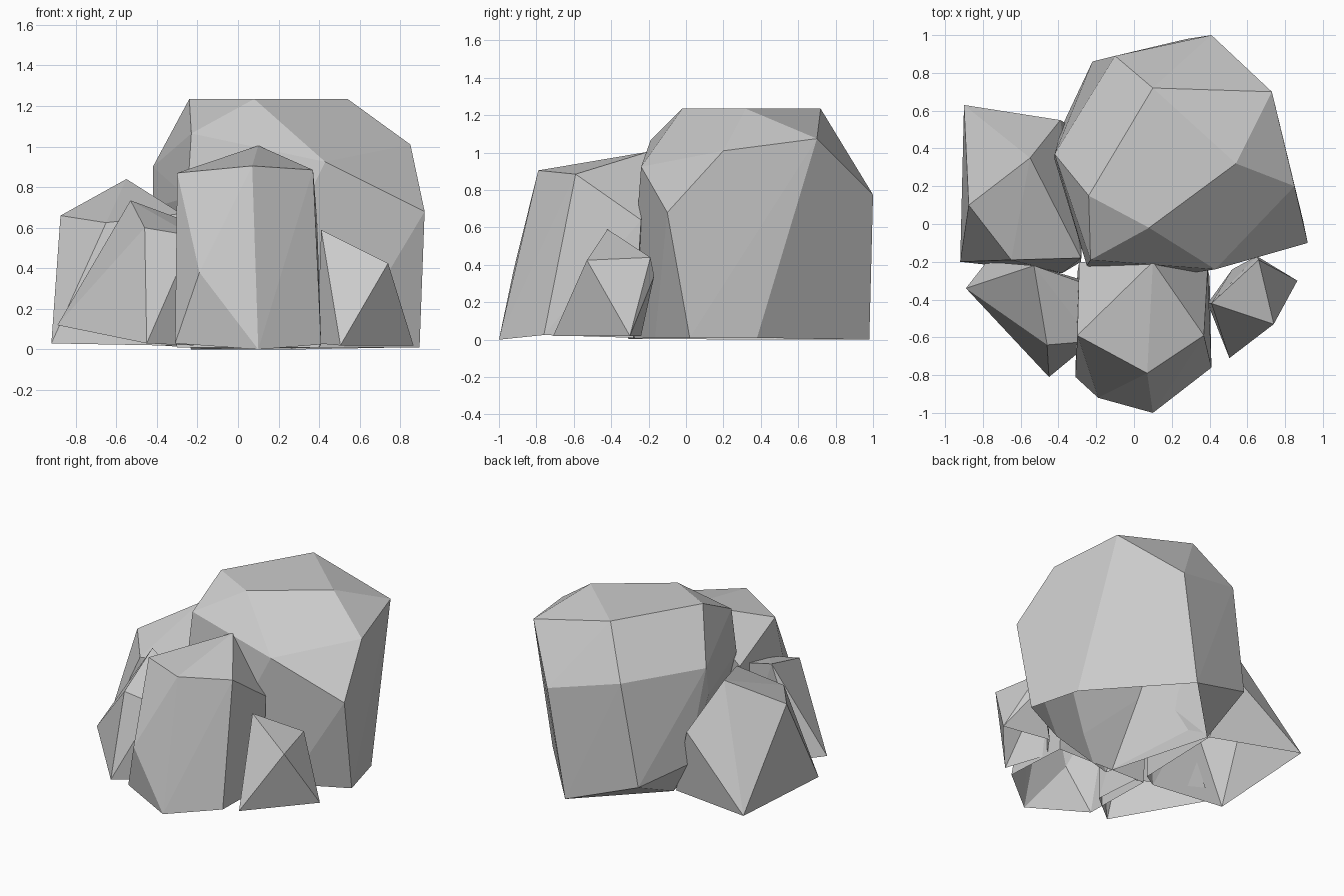
import bpy, bmesh
from math import radians


def rock(name, points):
    """Flat-faced boulder: convex hull of its corner points, coplanar faces merged, open underneath."""
    bm = bmesh.new()
    for p in points:
        bm.verts.new(p)
    bmesh.ops.convex_hull(bm, input=bm.verts[:])
    loose = [v for v in bm.verts if not v.link_faces]
    bmesh.ops.delete(bm, geom=loose, context='VERTS')
    bmesh.ops.dissolve_limit(bm, angle_limit=radians(1.5),
                             verts=bm.verts[:], edges=bm.edges[:])
    bmesh.ops.recalc_face_normals(bm, faces=bm.faces[:])
    # Open underside
    under = [f for f in bm.faces
             if f.normal.z < -0.5 and all(v.co.z < 0.13 for v in f.verts)]
    bmesh.ops.delete(bm, geom=under, context='FACES')
    me = bpy.data.meshes.new(name)
    bm.to_mesh(me)
    bm.free()
    ob = bpy.data.objects.new(name, me)
    bpy.context.collection.objects.link(ob)
    return ob


# Large boulder at the back: crown, shoulder, waist, foot
rock("main_boulder", [
    (0.10, 0.72, 1.235), (0.54, 0.32, 1.235), (0.08, -0.02, 1.235), (-0.24, 0.15, 1.235),
    (0.73, 0.70, 1.075), (0.85, 0.20, 1.01), (0.43, -0.24, 0.925), (-0.23, -0.19, 1.065),
    (0.92, -0.10, 0.68), (0.41, 1.00, 0.775), (-0.10, 0.89, 0.90), (-0.42, 0.37, 0.90),
    (-0.42, 0.34, 0.70), (-0.22, 0.86, 0.17), (-0.38, 0.52, 0.25), (-0.25, -0.22, 0.75),
    (0.28, 0.98, 0.0), (0.80, 0.38, 0.01), (0.895, 0.02, 0.01), (0.52, -0.165, 0.01),
    (-0.02, -0.31, 0.005), (-0.23, 0.47, 0.0),
])

# Tall boulder at the front centre
rock("front_boulder", [
    (0.10, -0.20, 1.005), (0.07, -0.79, 0.905), (-0.30, -0.59, 0.87), (0.37, -0.59, 0.885),
    (-0.29, -0.20, 0.66), (0.39, -0.24, 0.64),
    (-0.19, -0.92, 0.38), (0.10, -1.0, 0.0), (-0.31, -0.81, 0.03), (0.41, -0.76, 0.025),
    (-0.30, -0.26, 0.01), (0.40, -0.28, 0.01),
])

# Wedge boulder at the back left
rock("left_boulder", [
    (-0.55, 0.35, 0.84), (-0.875, 0.10, 0.66), (-0.65, -0.19, 0.625), (-0.28, -0.18, 0.67),
    (-0.39, 0.55, 0.50), (-0.90, 0.63, 0.06), (-0.92, -0.20, 0.03),
    (-0.25, 0.47, 0.01), (-0.38, -0.26, 0.02), (-0.28, -0.20, 0.02),
])

# Small boulder at the front left
rock("front_left_boulder", [
    (-0.53, -0.22, 0.735), (-0.46, -0.64, 0.60), (-0.22, -0.33, 0.62), (-0.22, -0.62, 0.56),
    (-0.89, -0.34, 0.12), (-0.78, -0.20, 0.12), (-0.45, -0.81, 0.03),
    (-0.22, -0.62, 0.02), (-0.26, -0.30, 0.03),
])

# Small boulder at the front right
rock("front_right_boulder", [
    (0.41, -0.42, 0.59), (0.74, -0.53, 0.425), (0.66, -0.19, 0.44), (0.65, -0.17, 0.34),
    (0.865, -0.30, 0.02), (0.505, -0.71, 0.02), (0.39, -0.42, 0.03), (0.52, -0.24, 0.02),
])
